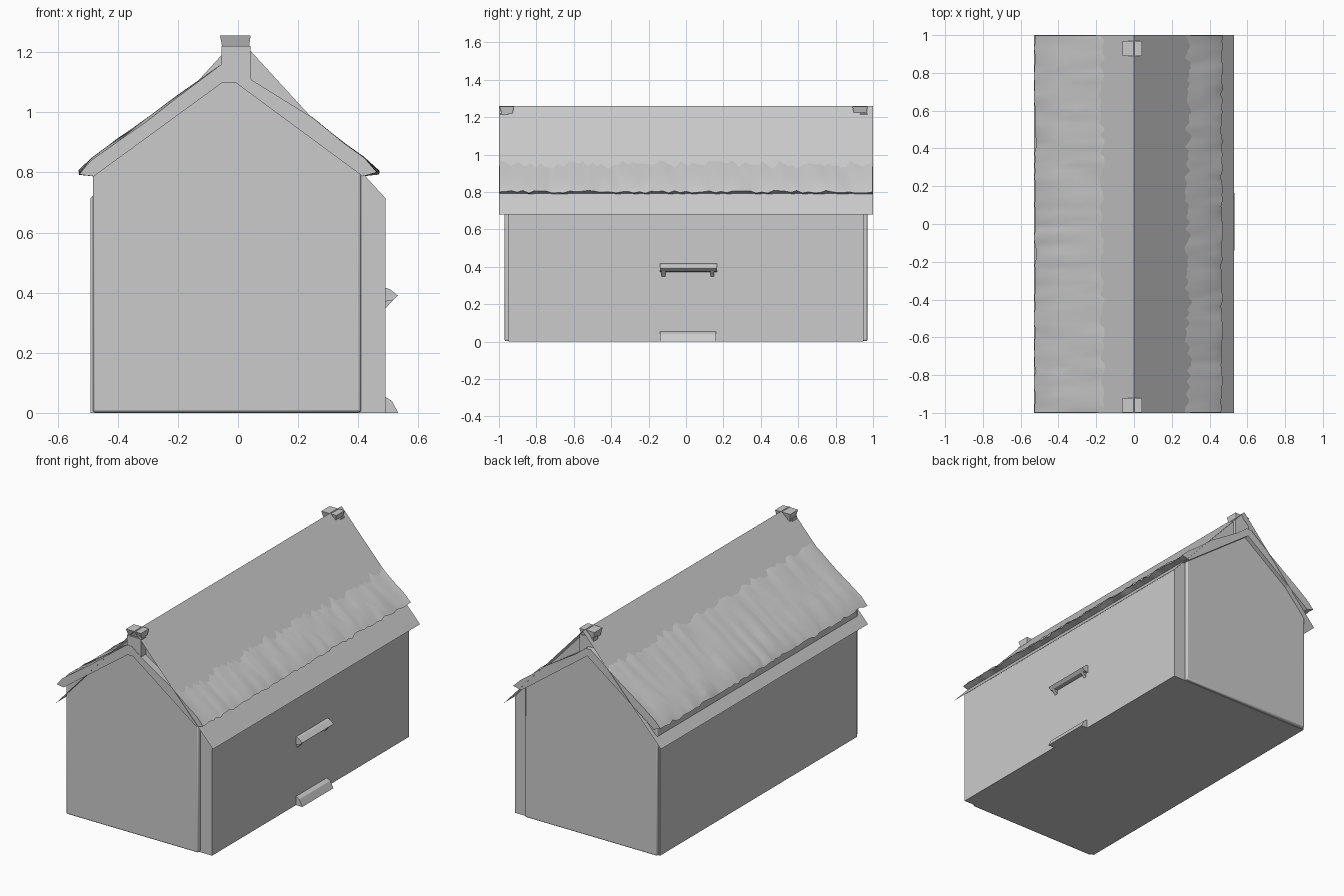
import bpy, bmesh, random
from mathutils import Vector

random.seed(4)
if "Cube" in bpy.data.objects:
    bpy.data.objects.remove(bpy.data.objects["Cube"], do_unlink=True)

# One plain grey for everything
grey = bpy.data.materials.new("plain grey")
grey.use_nodes = True
grey.diffuse_color = (0.6, 0.6, 0.6, 1)
bsdf = grey.node_tree.nodes["Principled BSDF"]
bsdf.inputs["Base Color"].default_value = grey.diffuse_color
bsdf.inputs["Roughness"].default_value = 0.9


def finish(bm, name, smooth=None, recalc=True):
    if recalc:
        bmesh.ops.recalc_face_normals(bm, faces=bm.faces)
    mesh = bpy.data.meshes.new(name)
    bm.to_mesh(mesh)
    bm.free()
    mesh.materials.append(grey)
    obj = bpy.data.objects.new(name, mesh)
    bpy.context.collection.objects.link(obj)
    if smooth:
        bpy.ops.object.select_all(action="DESELECT")
        obj.select_set(True)
        bpy.context.view_layer.objects.active = obj
        bpy.ops.object.shade_smooth_by_angle(angle=smooth)
    return obj


def loft(profile, stations, name, jitter=None, closed=True, smooth=None):
    """Sweep an (x, z) profile along y, optionally moving points at each station."""
    bm = bmesh.new()
    rings = []
    for y in stations:
        ring = []
        for i, (x, z) in enumerate(profile):
            dx, dz = jitter(i) if jitter else (0, 0)
            ring.append(bm.verts.new((x + dx, y, z + dz)))
        rings.append(ring)
    n = len(profile)
    for a, b in zip(rings, rings[1:]):
        for i in range(n if closed else n - 1):
            j = (i + 1) % n
            bm.faces.new((a[i], a[j], b[j], b[i]))
    if closed:
        bm.faces.new(rings[0])
        bm.faces.new(rings[-1][::-1])
    return finish(bm, name, smooth, closed)


# Outer house shell and its thin straight roof sheet
loft([(-0.49, 0), (0.49, 0), (0.49, 0.715), (0, 1.25), (-0.49, 0.715)],
     (-0.95, 0.95), "house_shell")
loft([(-0.53, 0.68), (0, 1.26), (0.53, 0.68)], (-1, 1), "roof_sheet", closed=False)

# Inner body, set off centre and standing proud at both gables
body = loft([(-0.483, 0.002), (0.41, 0.002), (0.41, 0.81), (-0.03, 1.13), (-0.483, 0.81)],
            (-0.97, 0.97), "inner_body", smooth=0.9)
soft = body.modifiers.new("soft edges", "BEVEL")
soft.width = 0.008
soft.segments = 2

# Uneven thatch roof: outer surface left to right, then the underside
thatch = [(-0.525, 0.80), (-0.49, 0.84), (-0.41, 0.90), (-0.31, 0.97), (-0.2, 1.052),
          (-0.055, 1.16), (-0.02, 1.16), (0.05, 1.105), (0.25, 0.975), (0.35, 0.895),
          (0.42, 0.845), (0.465, 0.80), (0.415, 0.787), (-0.03, 1.115), (-0.48, 0.787)]


def ruffle(i):
    if i in (0, 11):
        return random.uniform(-0.006, 0.006), random.uniform(-0.008, 0.008)
    if i < 5 or 7 < i < 11:
        return 0, random.uniform(-0.006, 0.007)
    return 0, 0


loft(thatch, [-0.997 + 1.994 * k / 64 for k in range(65)], "thatch_roof", ruffle, smooth=0.8)


def tapered_block(name, bottom, top, z0, z1):
    """Block between two (x0, x1, y0, y1) rectangles."""
    bm = bmesh.new()
    rings = [[bm.verts.new(Vector((x, y, z)))
              for x, y in ((r[0], r[2]), (r[1], r[2]), (r[1], r[3]), (r[0], r[3]))]
             for r, z in ((bottom, z0), (top, z1))]
    bm.faces.new(rings[0][::-1])
    bm.faces.new(rings[1])
    for i in range(4):
        j = (i + 1) % 4
        bm.faces.new((rings[0][i], rings[0][j], rings[1][j], rings[1][i]))
    return finish(bm, name)


# Ridge finials, with a post below the front one
tapered_block("front_finial", (-0.05, 0.035, -0.98, -0.93),
              (-0.06, 0.042, -0.997, -0.92), 1.205, 1.256)
tapered_block("back_finial", (-0.05, 0.03, 0.90, 0.965),
              (-0.06, 0.042, 0.89, 0.97), 1.21, 1.256)
for name, y0, y1 in (("front_post", -0.995, -0.95), ("back_post", 0.93, 0.97)):
    tapered_block(name, (-0.055, 0.042, y0, y1), (-0.055, 0.042, y0, y1), 1.1, 1.22)

# Landing ledge with two small feet, and the sill at the ground
loft([(0.485, 0.418), (0.505, 0.412), (0.532, 0.39), (0.515, 0.375), (0.485, 0.37)],
     (-0.14, 0.165), "side_ledge")
for label, y in (("front", -0.12), ("back", 0.14)):
    loft([(0.485, 0.38), (0.52, 0.38), (0.49, 0.347), (0.485, 0.347)],
         (y - 0.01, y + 0.01), label + "_ledge_foot")
loft([(0.485, 0), (0.533, 0), (0.512, 0.04), (0.485, 0.056)], (-0.14, 0.16), "ground_sill")
